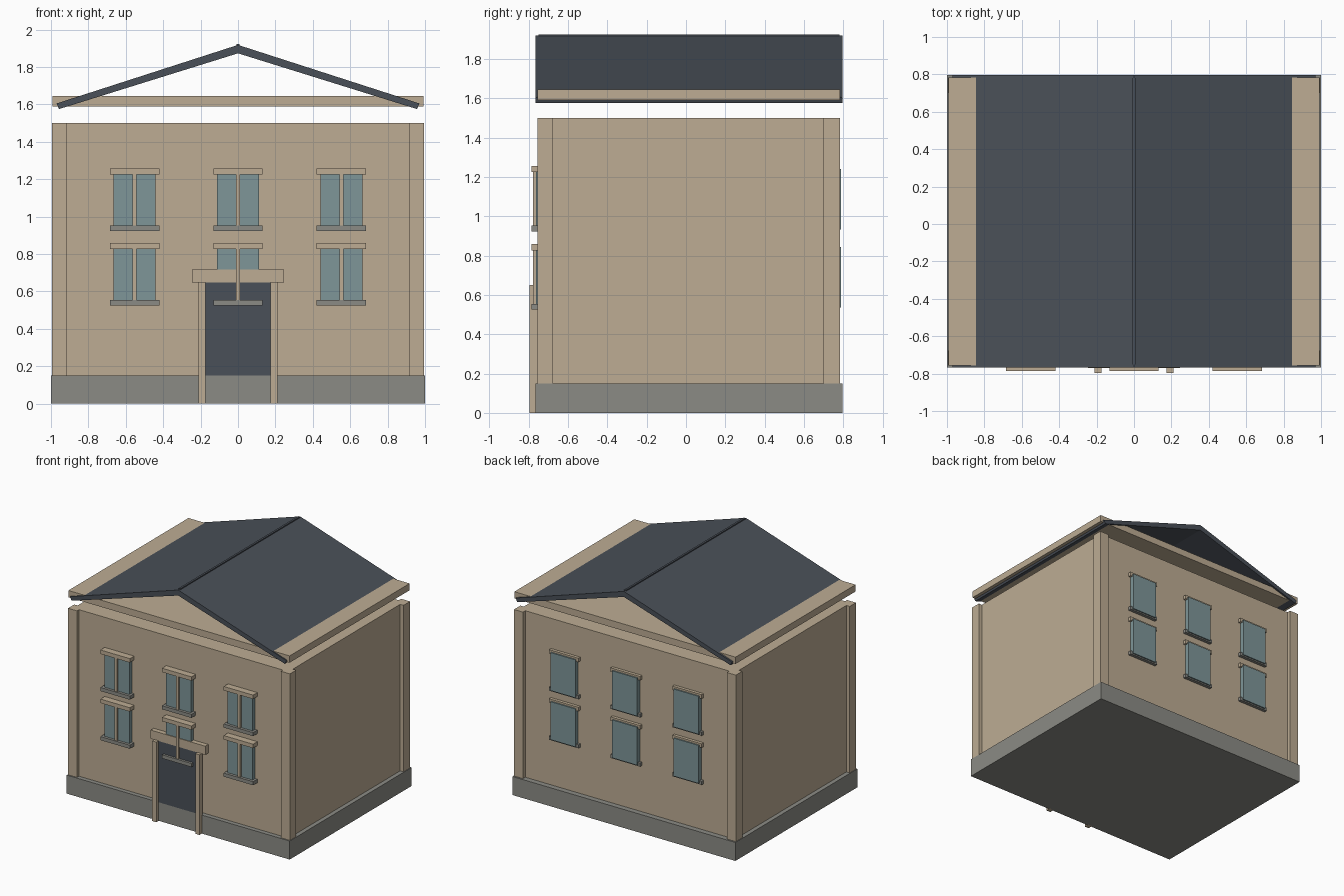
import bpy
import bmesh

cube = bpy.data.objects.get("Cube")
if cube:
    bpy.data.objects.remove(cube, do_unlink=True)


def material(name, rgb):
    m = bpy.data.materials.new(name)
    m.use_nodes = True
    m.diffuse_color = (*rgb, 1)
    m.node_tree.nodes["Principled BSDF"].inputs["Base Color"].default_value = (*rgb, 1)
    return m


STONE = material("sandstone", (0.51, 0.415, 0.295))
GREY = material("grey_stone", (0.26, 0.26, 0.235))
SLATE = material("dark_slate", (0.068, 0.08, 0.098))
GLASS = material("blue_glass", (0.21, 0.305, 0.315))


def finish(name, bm, mat):
    bmesh.ops.recalc_face_normals(bm, faces=bm.faces)
    mesh = bpy.data.meshes.new(name)
    bm.to_mesh(mesh)
    bm.free()
    mesh.materials.append(mat)
    obj = bpy.data.objects.new(name, mesh)
    bpy.context.collection.objects.link(obj)
    return obj


def box(name, mat, x, y, z):
    """Box from (min, max) ranges on each axis."""
    bm = bmesh.new()
    bmesh.ops.create_cube(bm, size=1)
    for v in bm.verts:
        v.co = [r[0] if c < 0 else r[1] for c, r in zip(v.co, (x, y, z))]
    return finish(name, bm, mat)


def prism(name, mat, profile, y):
    """Extrude an xz profile along y."""
    bm = bmesh.new()
    face = bm.faces.new([bm.verts.new((px, y[0], pz)) for px, pz in profile])
    new = bmesh.ops.extrude_face_region(bm, geom=[face])["geom"]
    for v in new:
        if isinstance(v, bmesh.types.BMVert):
            v.co.y = y[1]
    return finish(name, bm, mat)


# Main masses
box("plinth", GREY, (-1, 1), (-0.766, 0.796), (0, 0.15))
box("walls", STONE, (-0.965, 0.965), (-0.73, 0.752), (0.15, 1.5))
box("ceiling_slab", STONE, (-0.992, 0.992), (-0.756, 0.782), (1.59, 1.645))

# Corner pilasters
for side, x in (("right", (-0.995, -0.915)), ("left", (0.915, 0.995))):
    for end, y in (("front", (-0.756, -0.676)), ("back", (0.7, 0.782))):
        box(f"{end}_{side}_pilaster", STONE, x, y, (0.15, 1.5))

# Gable roof: one folded sheet with a slim ridge
half = [(0.97, 1.605), (0.957, 1.575)]
roof = [(0, 1.918)] + half + [(0, 1.873)] + [(-x, z) for x, z in reversed(half)]
prism("roof", SLATE, roof, (-0.766, 0.796))
box("roof_ridge", SLATE, (-0.008, 0.008), (-0.75, 0.78), (1.9, 1.924))


def window(name, x, z, glass_y, trim_y, mullion_y):
    """Window centred on x, with its sill bottom at z."""
    box(name + "_glass", GLASS, (x - 0.112, x + 0.112), glass_y, (z + 0.01, z + 0.318))
    box(name + "_mullion", STONE, (x - 0.011, x + 0.011), mullion_y, (z + 0.028, z + 0.302))
    box(name + "_sill", GREY, (x - 0.132, x + 0.132), trim_y, (z, z + 0.029))
    box(name + "_lintel", STONE, (x - 0.132, x + 0.132), trim_y, (z + 0.301, z + 0.333))


# Three bays on two floors, front and back
for floor, z in (("lower", 0.525), ("upper", 0.923)):
    for bay, x in (("right", -0.553), ("middle", 0), ("left", 0.553)):
        window(f"front_{floor}_{bay}_window", x, z,
               (-0.763, -0.72), (-0.785, -0.72), (-0.779, -0.72))
        window(f"back_{floor}_{bay}_window", x, z,
               (0.74, 0.787), (0.74, 0.777), (0.74, 0.775))

# Doorway
box("door", SLATE, (-0.175, 0.175), (-0.766, -0.73), (0.15, 0.65))
box("door_lintel", STONE, (-0.245, 0.245), (-0.769, -0.72), (0.648, 0.718))
for side, s in (("right", -1), ("left", 1)):
    box(f"{side}_door_post", STONE, sorted((s * 0.175, s * 0.212)),
        (-0.797, -0.755), (0, 0.65))
